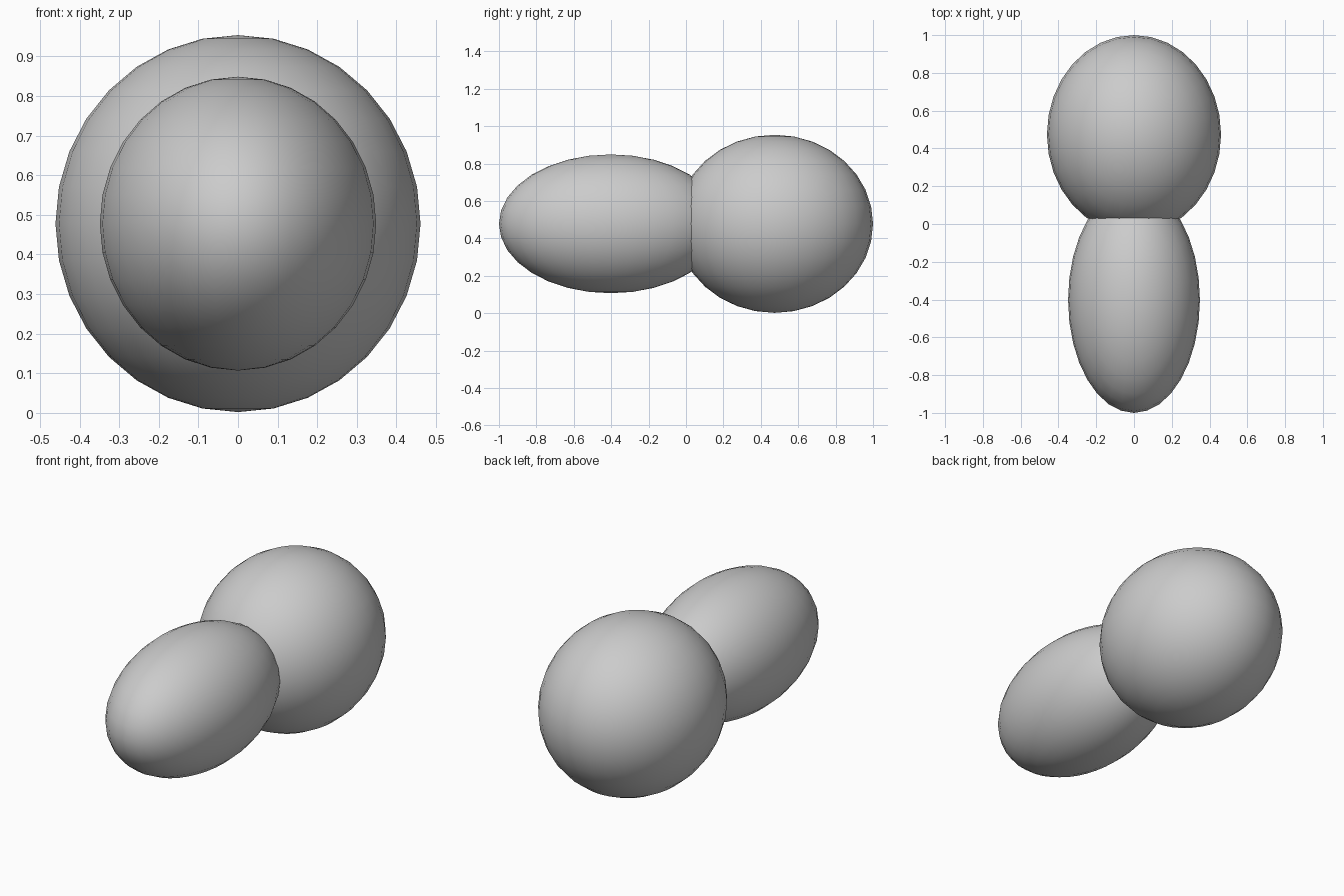
import bpy

if "Cube" in bpy.data.objects:
    bpy.data.objects.remove(bpy.data.objects["Cube"])


def ellipsoid(name, centre, radii):
    bpy.ops.mesh.primitive_uv_sphere_add(segments=32, ring_count=16, radius=1, location=centre)
    obj = bpy.context.object
    obj.name = name
    obj.scale = radii
    bpy.ops.object.transform_apply(location=False, rotation=False, scale=True)
    bpy.ops.object.shade_smooth()
    return obj


# Large rounded rear body
ellipsoid("rear_body", (0, 0.474, 0.478), (0.461, 0.526, 0.476))

# Smaller elongated front body, overlapping the rear one
ellipsoid("front_body", (0, -0.402, 0.478), (0.349, 0.598, 0.371))
